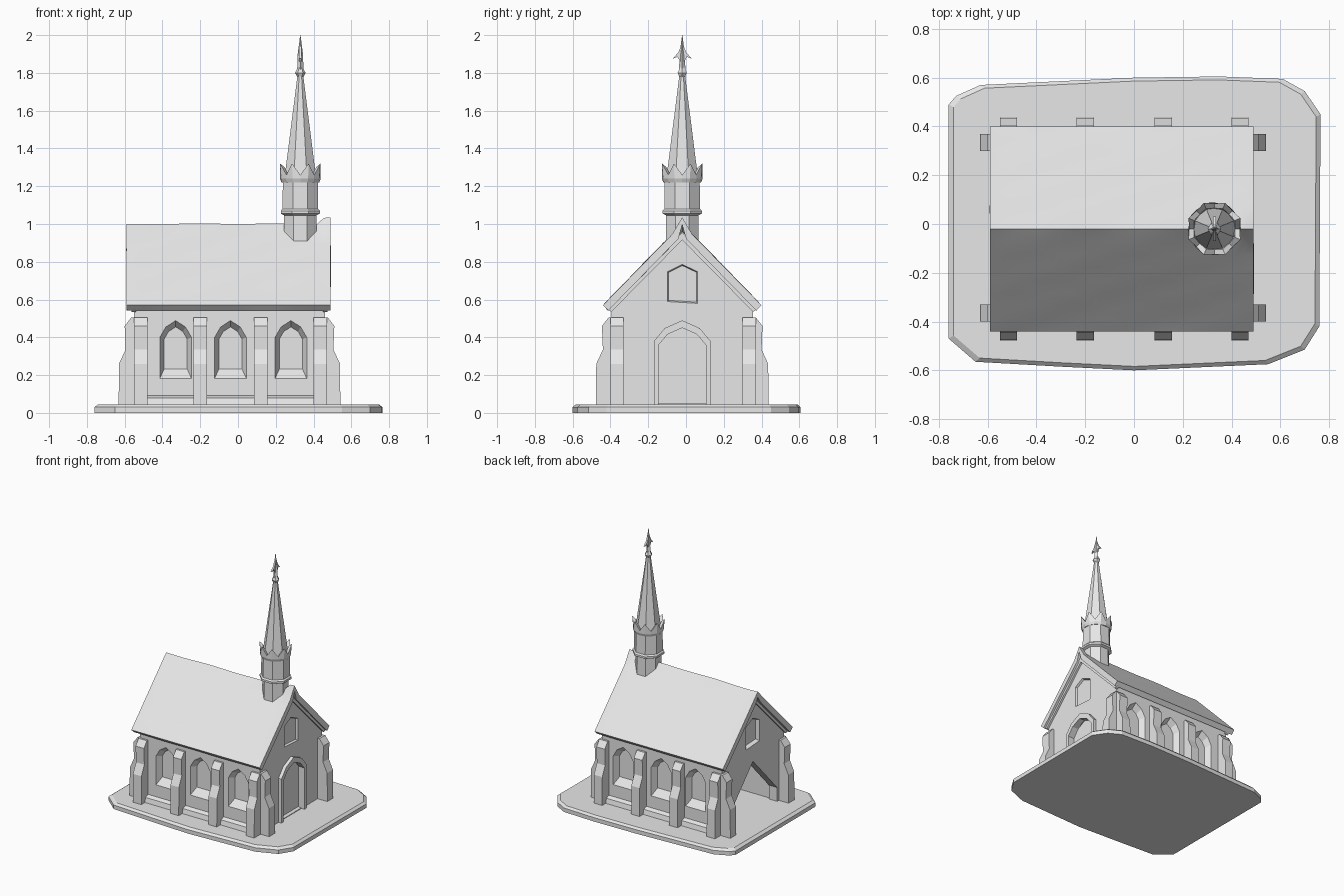
import bpy, bmesh, math

if "Cube" in bpy.data.objects:
    bpy.data.objects.remove(bpy.data.objects["Cube"])

CY = -0.02                      # ridge line in y
X0, X1 = -0.55, 0.46            # end walls
HW = 0.375                      # half width of the nave
stone = bpy.data.materials.new("light grey stone")
stone.diffuse_color = (0.8, 0.8, 0.8, 1)
stone.use_nodes = True
stone.node_tree.nodes["Principled BSDF"].inputs["Base Color"].default_value = stone.diffuse_color


def make(name, verts, faces):
    me = bpy.data.meshes.new(name)
    me.from_pydata(verts, [], faces)
    bm = bmesh.new()
    bm.from_mesh(me)
    bmesh.ops.recalc_face_normals(bm, faces=bm.faces)
    bm.to_mesh(me)
    bm.free()
    me.materials.append(stone)
    ob = bpy.data.objects.new(name, me)
    bpy.context.collection.objects.link(ob)
    return ob


def prism(name, pts, axis, a, b, scale=1.0):
    """Extrude a 2D outline along an axis; the far end may be scaled."""
    n = len(pts)
    cu = sum(p[0] for p in pts) / n
    cv = sum(p[1] for p in pts) / n
    far = [(cu + (u - cu) * scale, cv + (v - cv) * scale) for u, v in pts]
    put = {'x': lambda u, v, t: (t, u, v),
           'y': lambda u, v, t: (u, t, v),
           'z': lambda u, v, t: (u, v, t)}[axis]
    verts = [put(u, v, a) for u, v in pts] + [put(u, v, b) for u, v in far]
    faces = [list(range(n)), list(range(2 * n - 1, n - 1, -1))]
    faces += [[i, (i + 1) % n, n + (i + 1) % n, n + i] for i in range(n)]
    return make(name, verts, faces)


def rings(name, profile, seg, cx, cy, turn=0.0):
    """Stack rings of (r, z) or zigzag rings of (r, z, r2, z2)."""
    verts, faces = [], []
    for p in profile:
        for i in range(seg):
            r, z = (p[2], p[3]) if len(p) == 4 and i % 2 else p[:2]
            t = turn + 2 * math.pi * i / seg
            verts.append((cx + r * math.cos(t), cy + r * math.sin(t), z))
    for k in range(len(profile) - 1):
        for i in range(seg):
            j = (i + 1) % seg
            faces.append([k * seg + i, k * seg + j, (k + 1) * seg + j, (k + 1) * seg + i])
    faces.append(list(range(seg))[::-1])
    faces.append(list(range((len(profile) - 1) * seg, len(profile) * seg)))
    return make(name, verts, faces)


def apply_mod(ob, mod):
    bpy.context.view_layer.objects.active = ob
    bpy.ops.object.modifier_apply(modifier=mod.name)


def cut(ob, cutter):
    m = ob.modifiers.new("cut", 'BOOLEAN')
    m.operation, m.object, m.solver = 'DIFFERENCE', cutter, 'EXACT'
    apply_mod(ob, m)
    bpy.data.objects.remove(cutter)


def gable(hw, z0, eave, apex):
    return [(CY - hw, z0), (CY + hw, z0), (CY + hw, eave), (CY, apex), (CY - hw, eave)]


def arch(c, hw, z0, spring, apex):
    k = (apex - spring)
    return [(c - hw, z0), (c + hw, z0), (c + hw, spring), (c + hw * 0.62, spring + k * 0.62),
            (c, apex), (c - hw * 0.62, spring + k * 0.62), (c - hw, spring)]


# Ground slab with clipped corners
outline = [(-0.76, -0.47), (-0.65, -0.565), (-0.3, -0.585), (0.0, -0.6), (0.55, -0.575),
           (0.7, -0.515), (0.76, -0.42), (0.765, 0.45), (0.7, 0.545), (0.61, 0.595),
           (0.35, 0.605), (0.0, 0.6), (-0.63, 0.57), (-0.73, 0.525), (-0.76, 0.49)]
prism("ground_slab_lower", outline, 'z', 0.0, 0.03)
prism("ground_slab_top", outline, 'z', 0.03, 0.045, 0.975)

# Hollow nave walls
walls = prism("nave_walls", gable(HW, 0.04, 0.575, 0.96), 'x', X0, X1)
cut(walls, prism("c", gable(HW - 0.07, 0.02, 0.56, 0.87), 'x', X0 + 0.07, X1 - 0.07))

# Splayed lancet windows on both long sides
for x in (-0.33, -0.04, 0.28):
    for s in (-1, 1):
        y = CY + s * HW
        cut(walls, prism("c", arch(x, 0.085, 0.18, 0.40, 0.49), 'y', y + s * 0.002, y - s * 0.045, 0.72))

# Gable niches, door recess and open rear archway
niche = [(-0.10, 0.585), (0.065, 0.575), (0.065, 0.75), (-0.02, 0.79), (-0.10, 0.75)]
cut(walls, prism("c", niche, 'x', X1 + 0.01, X1 - 0.015, 0.9))
cut(walls, prism("c", niche, 'x', X0 - 0.01, X0 + 0.03, 0.9))
cut(walls, prism("c", arch(CY, 0.13, 0.05, 0.36, 0.46), 'x', X1 + 0.01, X1 - 0.03))
rear = [(CY - 0.29, 0.03), (CY + 0.29, 0.03), (CY + 0.29, 0.15), (CY, 0.46), (CY - 0.29, 0.15)]
cut(walls, prism("c", rear, 'x', X0 - 0.05, X0 + 0.12))

# Door surround
frame = prism("door_frame", arch(CY, 0.15, 0.045, 0.38, 0.49), 'x', X1 - 0.02, X1 + 0.025)
cut(frame, prism("c", arch(CY, 0.125, 0.02, 0.36, 0.45), 'x', X1 - 0.05, X1 + 0.05))

# Low plinth along the long walls
for s in (-1, 1):
    y = CY + s * HW
    prism("side_plinth", [(y - s * 0.02, 0.04), (y + s * 0.04, 0.04), (y + s * 0.03, 0.08),
                          (y - s * 0.02, 0.1)], 'x', X0 + 0.02, X1 - 0.02)

# Stepped buttresses: d is the distance out from the wall
step = [(-0.03, 0.04), (0.082, 0.04), (0.08, 0.26), (0.045, 0.335), (0.05, 0.46), (0.015, 0.505), (-0.03, 0.505)]
for s in (-1, 1):
    for x in (-0.515, -0.2, 0.12, 0.435):
        prism("side_buttress", [(CY + s * (HW + d), z) for d, z in step], 'x', x - 0.035, x + 0.035)
    wall = X1 if s > 0 else X0
    for y in (-0.365, 0.335):
        prism("end_buttress", [(wall + s * d, z) for d, z in step], 'y', y - 0.035, y + 0.035)

# Gently uneven pitched roof
NX, NY = 30, 16
verts, faces = [], []
for i in range(NX + 1):
    x = -0.59 + 1.08 * i / NX
    for j in range(NY + 1):
        u = 2 * j / NY - 1
        z = 1.0 - 0.43 * abs(u)
        if 0 < i < NX and abs(u) < 1:
            z += 0.004 * math.sin(9 * x + 14 * u) * math.sin(17 * u + 5 * x)
        if x > 0.42 and abs(u) < 0.12:
            z += 0.035
        verts.append((x, CY + 0.42 * u, z))
for i in range(NX):
    for j in range(NY):
        a = i * (NY + 1) + j
        faces.append((a, a + NY + 1, a + NY + 2, a + 1))
roof = make("roof", verts, faces)
if sum(p.normal.z for p in roof.data.polygons) < 0:
    roof.data.flip_normals()
sol = roof.modifiers.new("thickness", 'SOLIDIFY')
sol.thickness, sol.offset = 0.04, -1
apply_mod(roof, sol)
bpy.ops.object.select_all(action='DESELECT')
roof.select_set(True)
bpy.context.view_layer.objects.active = roof
bpy.ops.object.shade_smooth_by_angle(angle=math.radians(30))

# Trim under the roof at both gables
for x, s in ((X0, -1), (X1, 1)):
    prism("gable_trim", [(CY - 0.40, 0.55), (CY, 0.955), (CY + 0.40, 0.55), (CY + 0.375, 0.535),
                         (CY, 0.915), (CY - 0.375, 0.535)], 'x', x - s * 0.01, x + s * 0.015)

# Octagonal bell turret, crown and spire
TX, T = 0.33, math.pi / 8
rings("turret_base", [(0.095, 0.88), (0.092, 1.055)], 8, TX, CY, T)
rings("turret_shaft", [(0.09, 1.045), (0.112, 1.055), (0.112, 1.07), (0.102, 1.08), (0.1, 1.24)], 8, TX, CY, T)
rings("turret_crown", [(0.1, 1.22), (0.108, 1.24), (0.115, 1.32, 0.104, 1.26),
                       (0.09, 1.30, 0.085, 1.25), (0.08, 1.25)], 16, TX, CY, T)
rings("spire", [(0.092, 1.24), (0.083, 1.30), (0.016, 1.79)], 8, TX, CY, T)
rings("spire_knob", [(0.012, 1.77), (0.028, 1.80), (0.012, 1.83)], 6, TX, CY)

# Finial and weather vane
rings("finial", [(0.017, 1.81), (0.014, 1.90), (0.001, 2.0)], 4, TX, CY)
vane = [(0, 1.96), (0.02, 1.91), (0.05, 1.875), (0.025, 1.885), (0.012, 1.86),
        (-0.012, 1.86), (-0.025, 1.885), (-0.05, 1.875), (-0.02, 1.91)]
prism("weather_vane", [(CY + y, z) for y, z in vane], 'x', TX - 0.006, TX + 0.006)
